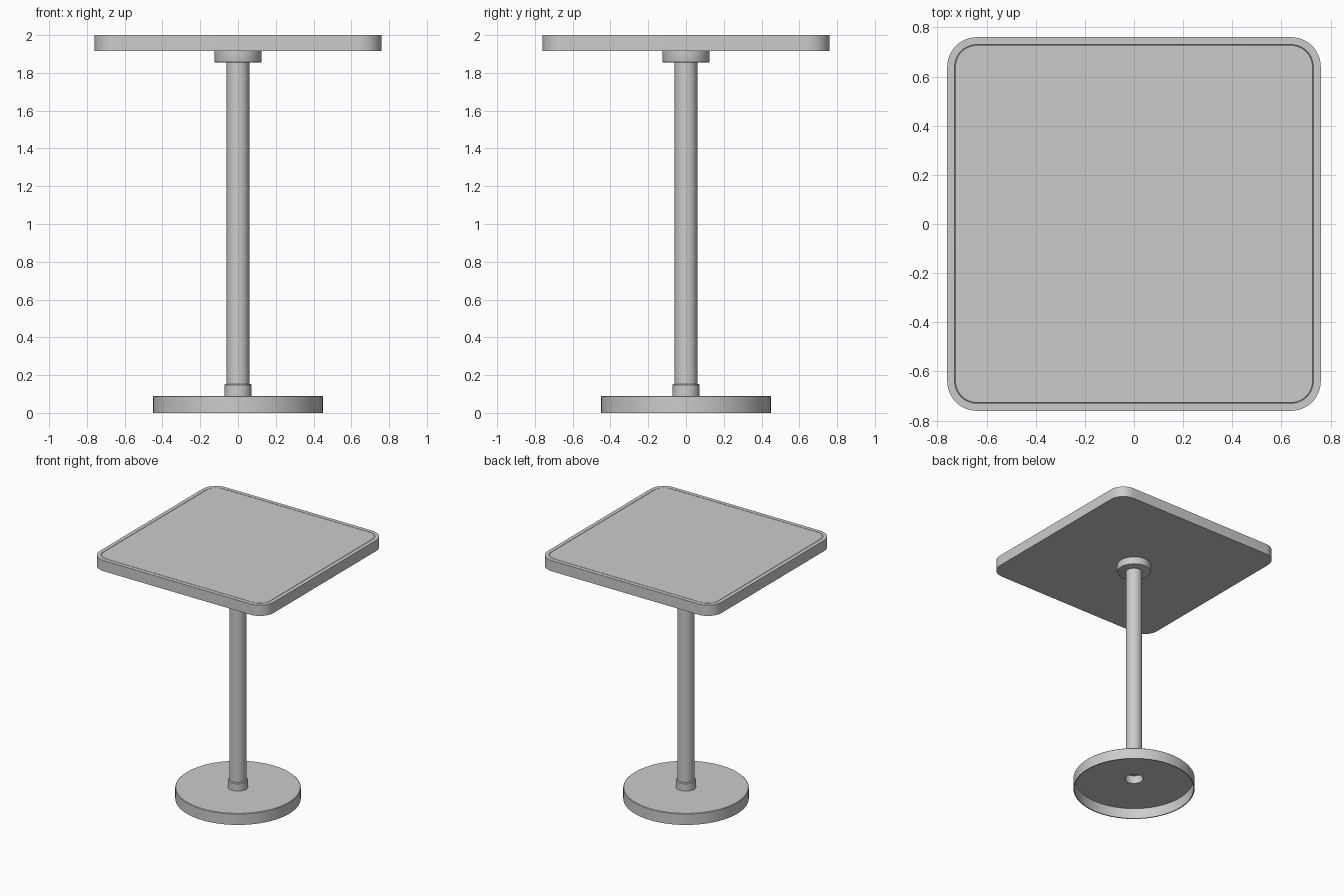
import bpy, bmesh
from math import sin, cos, pi, radians

if "Cube" in bpy.data.objects:
    bpy.data.objects.remove(bpy.data.objects["Cube"])


def finish(name, bm):
    bmesh.ops.remove_doubles(bm, verts=bm.verts, dist=1e-5)
    bmesh.ops.recalc_face_normals(bm, faces=bm.faces)
    mesh = bpy.data.meshes.new(name)
    bm.to_mesh(mesh)
    bm.free()
    obj = bpy.data.objects.new(name, mesh)
    bpy.context.collection.objects.link(obj)
    bpy.ops.object.select_all(action='DESELECT')
    obj.select_set(True)
    bpy.context.view_layer.objects.active = obj
    bpy.ops.object.shade_smooth_by_angle(angle=radians(35))
    return obj


def lathe(name, profile, closed=False, steps=96):
    """Spin an (r, z) profile around the z axis."""
    bm = bmesh.new()
    vs = [bm.verts.new((r, 0, z)) for r, z in profile]
    es = [bm.edges.new(p) for p in zip(vs, vs[1:])]
    if closed:
        es.append(bm.edges.new((vs[-1], vs[0])))
    bmesh.ops.spin(bm, geom=vs + es, cent=(0, 0, 0), axis=(0, 0, 1),
                   angle=2 * pi, steps=steps, use_merge=True)
    return finish(name, bm)


# Hollow round foot, open underneath, with a hole for the pole
lathe("base_disc", [(0.442, 0), (0.45, 0), (0.45, 0.086), (0.446, 0.09),
                    (0.066, 0.09), (0.066, 0.084), (0.442, 0.084)], closed=True)

# Open sleeve at the foot of the pole
lathe("lower_collar", [(0.066, 0.085), (0.071, 0.085), (0.071, 0.148),
                       (0.066, 0.154), (0.058, 0.154), (0.058, 0.148),
                       (0.066, 0.148)], closed=True)

# Pole
lathe("pole", [(0, 0.145), (0.06, 0.145), (0.06, 1.87), (0, 1.87)], steps=64)

# Mounting collar beneath the top
lathe("upper_collar", [(0, 1.855), (0.117, 1.855), (0.123, 1.857),
                       (0.125, 1.863), (0.125, 1.918), (0, 1.918)])

# Rounded square top with a fine line set in from the edge
H, R, N = 0.76, 0.12, 12
bm = bmesh.new()
ring = []
for q, (sx, sy) in enumerate([(1, 1), (-1, 1), (-1, -1), (1, -1)]):
    for i in range(N + 1):
        a = (q + i / N) * pi / 2
        ring.append(bm.verts.new((sx * (H - R) + R * cos(a),
                                  sy * (H - R) + R * sin(a), 1.915)))
bottom = bm.faces.new(ring)
ext = bmesh.ops.extrude_face_region(bm, geom=[bottom], use_keep_orig=True)
up = [v for v in ext["geom"] if isinstance(v, bmesh.types.BMVert)]
bmesh.ops.translate(bm, verts=up, vec=(0, 0, 0.085))
bmesh.ops.recalc_face_normals(bm, faces=bm.faces)
top = next(f for f in bm.faces if f.normal.z > 0.9)
for thickness, depth in [(0.03, 0), (0.002, -0.003), (0.002, 0.003)]:
    bmesh.ops.inset_region(bm, faces=[top], thickness=thickness, depth=depth)
finish("table_top", bm)
